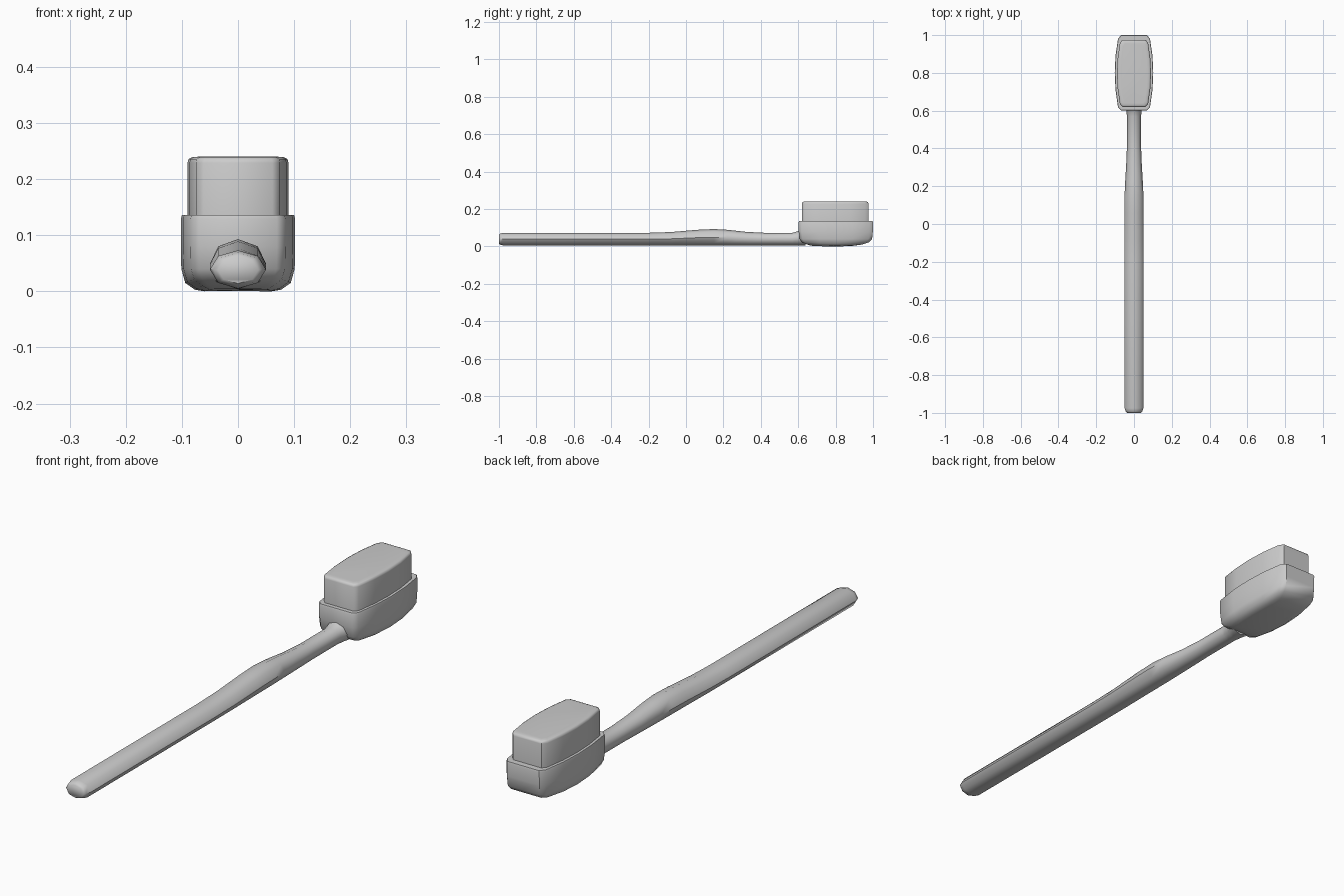
import bpy, bmesh
from math import sin, cos, pi, radians

cube = bpy.data.objects.get("Cube")
if cube:
    bpy.data.objects.remove(cube)

grey = bpy.data.materials.new("light grey")
grey.use_nodes = True
colour = (0.6, 0.6, 0.6, 1)
grey.diffuse_color = colour
grey.node_tree.nodes["Principled BSDF"].inputs["Base Color"].default_value = colour


def loft(name, rings, angle):
    """Skin a list of equal-sized point rings and cap both ends."""
    bm = bmesh.new()
    loops = [[bm.verts.new(p) for p in ring] for ring in rings]
    n = len(loops[0])
    for a, b in zip(loops, loops[1:]):
        for i in range(n):
            j = (i + 1) % n
            bm.faces.new((a[i], a[j], b[j], b[i]))
    bm.faces.new(loops[0])
    bm.faces.new(loops[-1])
    bmesh.ops.recalc_face_normals(bm, faces=bm.faces)
    mesh = bpy.data.meshes.new(name)
    bm.to_mesh(mesh)
    bm.free()
    obj = bpy.data.objects.new(name, mesh)
    bpy.context.collection.objects.link(obj)
    mesh.materials.append(grey)
    bpy.ops.object.select_all(action='DESELECT')
    obj.select_set(True)
    bpy.context.view_layer.objects.active = obj
    bpy.ops.object.shade_smooth_by_angle(angle=radians(angle))
    return obj


# Handle: octagonal rod as (y, half width, bottom, top)
sections = [(-1.0, 0.036, 0.014, 0.062), (-0.993, 0.044, 0.009, 0.069),
            (-0.975, 0.05, 0.005, 0.073), (-0.2, 0.05, 0.005, 0.073),
            (-0.08, 0.05, 0.005, 0.077), (0.06, 0.05, 0.005, 0.089),
            (0.15, 0.05, 0.005, 0.093), (0.22, 0.047, 0.005, 0.089),
            (0.32, 0.041, 0.005, 0.078), (0.42, 0.037, 0.006, 0.073),
            (0.57, 0.037, 0.006, 0.073), (0.6, 0.041, 0.004, 0.082),
            (0.64, 0.06, 0.004, 0.1)]
loft("handle", [[(w * cos(i * pi / 4), y, (lo + hi) / 2 + (hi - lo) / 2 * sin(i * pi / 4))
                 for i in range(8)] for y, w, lo, hi in sections], 50)


# Half outline shared by the head and the bristles, mirrored across x
half = [(0.68, -1.0), (0.83, -0.92), (0.96, -0.45), (1.0, 0.0),
        (0.96, 0.45), (0.83, 0.9), (0.68, 1.0)]
outline = half + [(-x, y) for x, y in reversed(half)]


def ring(z, w, front, back, lift=0):
    """Outline ring; lift raises its two ends."""
    return [(x * w, (front + back) / 2 + y * (back - front) / 2, z + lift * y * y)
            for x, y in outline]


# Head: rounded tray with a curved underside
loft("head", [ring(0.0, 0.06, 0.67, 0.9, 0.004), ring(0.003, 0.077, 0.645, 0.945, 0.008),
              ring(0.015, 0.094, 0.62, 0.98, 0.008), ring(0.04, 0.101, 0.608, 0.995),
              ring(0.08, 0.102, 0.602, 0.999), ring(0.129, 0.102, 0.602, 1.0),
              ring(0.136, 0.1, 0.604, 0.998)], 50)

# Bristles: one block with a softened top edge
loft("bristles", [ring(0.125, 0.09, 0.62, 0.975), ring(0.229, 0.09, 0.62, 0.975),
                  ring(0.236, 0.088, 0.622, 0.973), ring(0.239, 0.082, 0.628, 0.967),
                  ring(0.24, 0.07, 0.64, 0.955)], 50)
